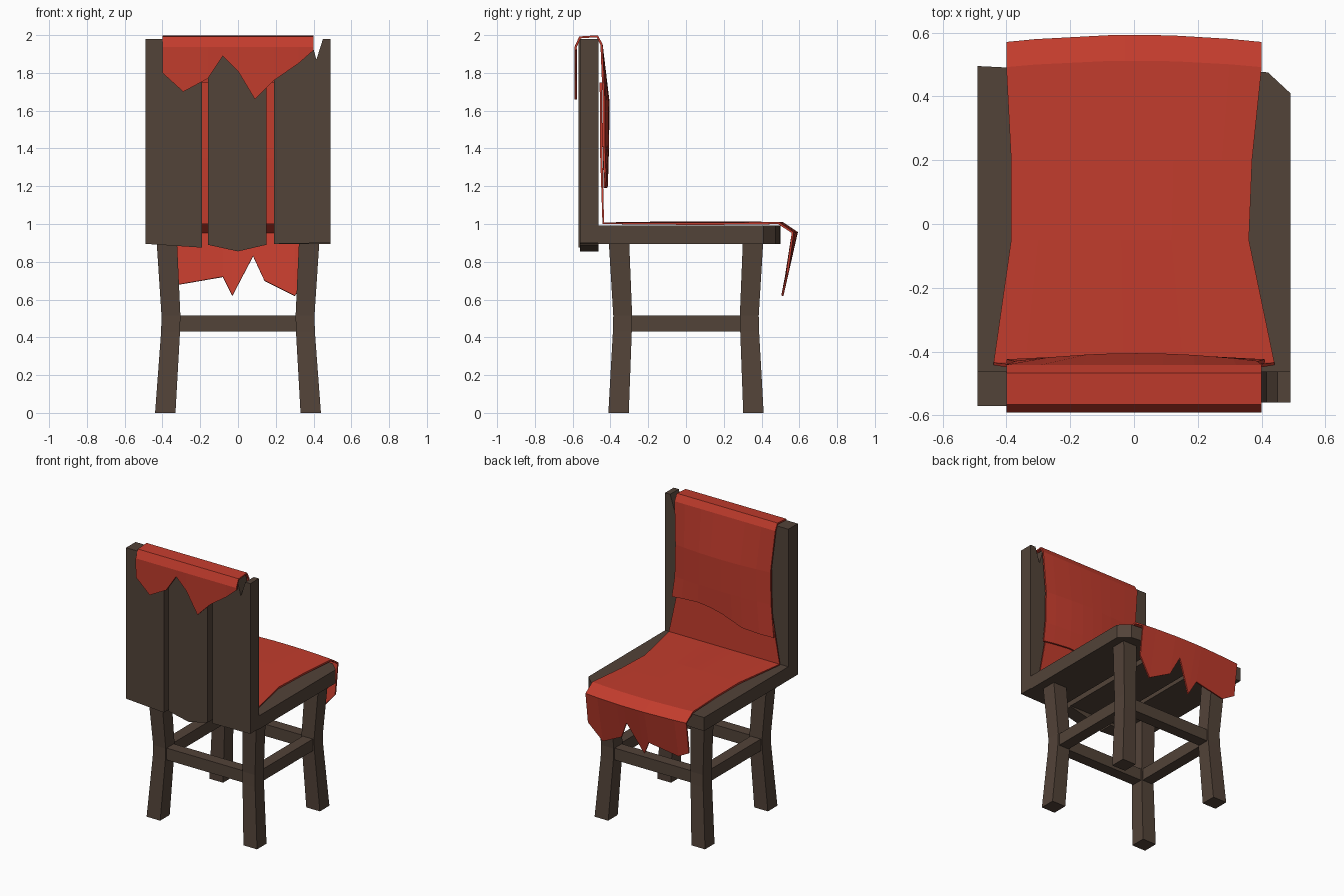
import bpy, bmesh
from mathutils import Vector

if "Cube" in bpy.data.objects:
    bpy.data.objects.remove(bpy.data.objects["Cube"])


def material(name, rgb):
    m = bpy.data.materials.new(name)
    m.diffuse_color = (*rgb, 1)
    m.use_nodes = True
    m.node_tree.nodes["Principled BSDF"].inputs["Base Color"].default_value = m.diffuse_color
    return m


WOOD = material("dark_wood", (0.085, 0.056, 0.040))
CLOTH = material("red_cloth", (0.54, 0.045, 0.026))


def finish(name, bm, mat):
    bmesh.ops.recalc_face_normals(bm, faces=bm.faces)
    me = bpy.data.meshes.new(name)
    bm.to_mesh(me)
    bm.free()
    me.materials.append(mat)
    ob = bpy.data.objects.new(name, me)
    bpy.context.collection.objects.link(ob)
    return ob


def prism(name, outline, offset):
    """Extrude a planar outline of 3D points along an offset."""
    bm = bmesh.new()
    face = bm.faces.new([bm.verts.new(p) for p in outline])
    ext = bmesh.ops.extrude_face_region(bm, geom=[face])
    top = [v for v in ext["geom"] if isinstance(v, bmesh.types.BMVert)]
    bmesh.ops.translate(bm, verts=top, vec=Vector(offset))
    return finish(name, bm, WOOD)


def box(name, x0, x1, y0, y1, z0, z1):
    return prism(name, [(x0, y0, z0), (x1, y0, z0), (x1, y1, z0), (x0, y1, z0)],
                 (0, 0, z1 - z0))


def sheet(name, rows):
    """Cloth from rows of equally many points, thickened."""
    bm = bmesh.new()
    grid = [[bm.verts.new(p) for p in r] for r in rows]
    for a, b in zip(grid, grid[1:]):
        for i in range(len(a) - 1):
            bm.faces.new((a[i], a[i + 1], b[i + 1], b[i]))
    ob = finish(name, bm, CLOTH)
    mod = ob.modifiers.new("thickness", 'SOLIDIFY')
    mod.thickness = 0.012
    mod.offset = 0
    return ob


def row(cols, y, z, xl, xr, bulge=0.0, lift=0.0):
    """One cloth row: columns (-0.4..0.4) remapped to xl..xr, bowed in the middle."""
    pts = []
    for c in cols:
        t = (c + 0.4) / 0.8
        bow = 4 * t * (1 - t)
        pts.append((xl + (xr - xl) * t, y + bulge * bow, z + lift * bow))
    return pts


# Bent legs: square sections pinched at the stretcher height
for yn, sy in (("rear", 1), ("front", -1)):
    for xn, sx in (("left", -1), ("right", 1)):
        bm = bmesh.new()
        rings = []
        for z, cx, cy in ((0, 0.385, 0.357), (0.43, 0.357, 0.337),
                          (0.515, 0.355, 0.335), (0.91, 0.377, 0.355)):
            h = 0.054 if z in (0, 0.91) else 0.05
            rings.append([bm.verts.new((sx * cx + dx * h, sy * cy + dy * h, z))
                          for dx, dy in ((-1, -1), (1, -1), (1, 1), (-1, 1))])
        bm.faces.new(rings[0])
        bm.faces.new(rings[-1])
        for a, b in zip(rings, rings[1:]):
            for i in range(4):
                j = (i + 1) % 4
                bm.faces.new((a[i], a[j], b[j], b[i]))
        finish(f"{yn}_{xn}_leg", bm, WOOD)

# Stretchers around the legs
for n, s in (("a", -1), ("b", 1)):
    box(f"cross_stretcher_{n}", -0.33, 0.33, s * 0.335 - 0.04, s * 0.335 + 0.04, 0.43, 0.515)
    box(f"side_stretcher_{n}", s * 0.355 - 0.04, s * 0.355 + 0.04, -0.31, 0.31, 0.43, 0.515)

# Seat planks, the right one with a broken corner
SEAT = {
    "seat_plank_left": [(-0.49, -0.465), (-0.19, -0.465), (-0.19, 0.48), (-0.49, 0.495)],
    "seat_plank_middle": [(-0.16, -0.465), (0.15, -0.465), (0.15, 0.49), (0, 0.50), (-0.16, 0.49)],
    "seat_plank_right": [(0.19, -0.465), (0.49, -0.465), (0.49, 0.41), (0.42, 0.475), (0.19, 0.495)],
}
for name, pts in SEAT.items():
    prism(name, [(x, y, 0.895) for x, y in pts], (0, 0, 0.097))

# Back slats, with chipped ends
BACK = {
    "back_slat_left": [(-0.49, 0.895), (-0.19, 0.875), (-0.19, 1.98), (-0.49, 1.98)],
    "back_slat_middle": [(-0.16, 0.89), (0, 0.855), (0.15, 0.89), (0.15, 1.98), (-0.16, 1.98)],
    "back_slat_right": [(0.19, 0.895), (0.49, 0.90), (0.49, 1.98), (0.45, 1.98),
                        (0.415, 1.87), (0.385, 1.98), (0.19, 1.98)],
}
for name, pts in BACK.items():
    y0 = -0.57 if "left" in name else -0.56
    prism(name, [(x, y0, z) for x, z in pts], (0, -0.463 - y0, 0))

# Cloth draped over the back, torn rear edge and wavy front edge
cols = [-0.4, -0.29, -0.16, -0.08, 0, 0.09, 0.19, 0.32, 0.4]
torn = [1.80, 1.70, 1.77, 1.89, 1.81, 1.66, 1.76, 1.85, 1.92]
wavy = [1.19, 1.19, 1.20, 1.23, 1.26, 1.28, 1.29, 1.28, 1.27]
hem = row(cols, -0.43, 0, -0.40, 0.41, 0.012)
sheet("back_cloth", [
    [(x, -0.583, z) for x, z in zip(cols, torn)],
    row(cols, -0.585, 1.935, -0.4, 0.4),
    row(cols, -0.562, 1.988, -0.4, 0.4),
    row(cols, -0.470, 1.994, -0.4, 0.4),
    row(cols, -0.447, 1.95, -0.4, 0.4),
    row(cols, -0.435, 1.65, -0.37, 0.385, 0.024),
    row(cols, -0.435, 1.42, -0.375, 0.39, 0.022),
    [(x, y, z) for (x, y, _), z in zip(hem, wavy)],
])

# Cloth running down the back, over the seat, and hanging torn in front
cols = [-0.4, -0.31, -0.08, -0.03, 0.08, 0.14, 0.30, 0.4]
torn = [0.73, 0.68, 0.72, 0.62, 0.83, 0.70, 0.62, 0.74]
sheet("seat_cloth", [
    row(cols, -0.451, 1.75, -0.36, 0.36),
    row(cols, -0.448, 1.35, -0.37, 0.37),
    row(cols, -0.438, 1.004, -0.44, 0.44),
    row(cols, -0.05, 1.002, -0.385, 0.36, 0, 0.006),
    row(cols, 0.20, 1.002, -0.385, 0.37, 0, 0.006),
    row(cols, 0.49, 1.005, -0.40, 0.40, 0.02),
    row(cols, 0.565, 0.955, -0.40, 0.40, 0.022),
    [(x, 0.51 + (z - 0.62) * 0.22, z) for x, z in zip(cols, torn)],
])
